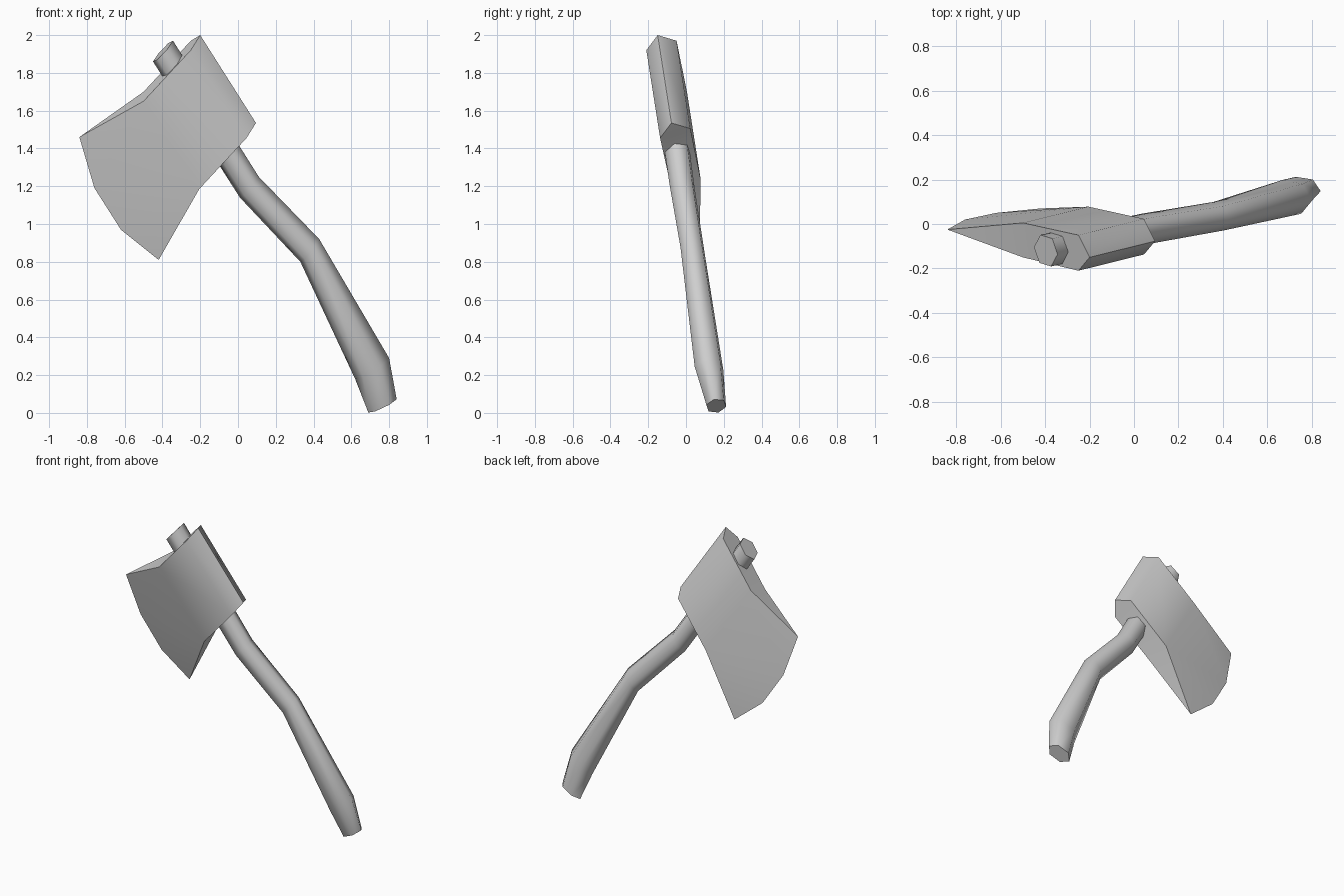
import bpy, bmesh, math
from mathutils import Vector

cube = bpy.data.objects.get("Cube")
if cube:
    bpy.data.objects.remove(cube, do_unlink=True)

grey = bpy.data.materials.new("light_grey")
grey.use_nodes = True
colour = (0.62, 0.62, 0.62, 1)
grey.diffuse_color = colour
grey.node_tree.nodes["Principled BSDF"].inputs["Base Color"].default_value = colour


def finish(bm, name, angle):
    """Turn a bmesh into a smooth-shaded object that keeps sharp edges."""
    bmesh.ops.recalc_face_normals(bm, faces=bm.faces)
    mesh = bpy.data.meshes.new(name)
    bm.to_mesh(mesh)
    bm.free()
    mesh.materials.append(grey)
    obj = bpy.data.objects.new(name, mesh)
    bpy.context.collection.objects.link(obj)
    bpy.ops.object.select_all(action='DESELECT')
    obj.select_set(True)
    bpy.context.view_layer.objects.active = obj
    bpy.ops.object.shade_smooth_by_angle(angle=math.radians(angle))


# Axe head: a ridged poll section swept along the eye, with a curved cutting edge
section = [(-0.5, -0.15, 1.65), (-0.25, -0.21, 1.92), (-0.2, -0.15, 2.0),
           (-0.25, -0.05, 1.97), (-0.5, 0.005, 1.70)]
edge = [(-0.84, -0.025, 1.46), (-0.76, 0.02, 1.19),
        (-0.62, 0.05, 0.97), (-0.42, 0.07, 0.81)]
drop = Vector((0.295, 0.073, -0.465))

bm = bmesh.new()
upper = [bm.verts.new(p) for p in section]
lower = [bm.verts.new(Vector(p) + drop) for p in section]
blade = [bm.verts.new(p) for p in edge]
for i in range(4):
    bm.faces.new((upper[i], upper[i + 1], lower[i + 1], lower[i]))
for ring, tip in ((upper, blade[0]), (lower, blade[-1])):
    bm.faces.new((tip, ring[0], ring[4]))
    bm.faces.new((ring[0], ring[1], ring[3], ring[4]))
    bm.faces.new(ring[1:4])
for k in (0, 4):
    bm.faces.new((blade[0], blade[1], upper[k]))
    bm.faces.new((blade[1], blade[2], lower[k], upper[k]))
    bm.faces.new((blade[2], blade[3], lower[k]))
finish(bm, "axe_head", 60)

# Handle: six-sided rings of (centre, in-plane half width x and z, half thickness)
across = Vector((0.04, 0.97, 0.25)).normalized()
rings = [((0.765, 0.16, 0.037), 0.075, 0.035, 0.055),
         ((0.71, 0.122, 0.235), 0.09, 0.055, 0.08),
         ((0.38, 0.035, 0.86), 0.05, 0.06, 0.066),
         ((0.06, -0.02, 1.195), 0.05, 0.055, 0.07),
         ((-0.397, -0.12, 1.915), 0.053, 0.055, 0.075)]
bm = bmesh.new()
loops = []
for centre, hx, hz, thick in rings:
    wide = Vector((hx, -(across.x * hx + across.z * hz) / across.y, hz))
    loops.append([bm.verts.new(Vector(centre) + wide * math.cos(a) + across * thick * math.sin(a))
                  for a in (math.tau * i / 6 for i in range(6))])
for a, b in zip(loops, loops[1:]):
    for i in range(6):
        j = (i + 1) % 6
        bm.faces.new((a[i], a[j], b[j], b[i]))
bm.faces.new(loops[0])
bm.faces.new(loops[-1])
finish(bm, "handle", 75)
